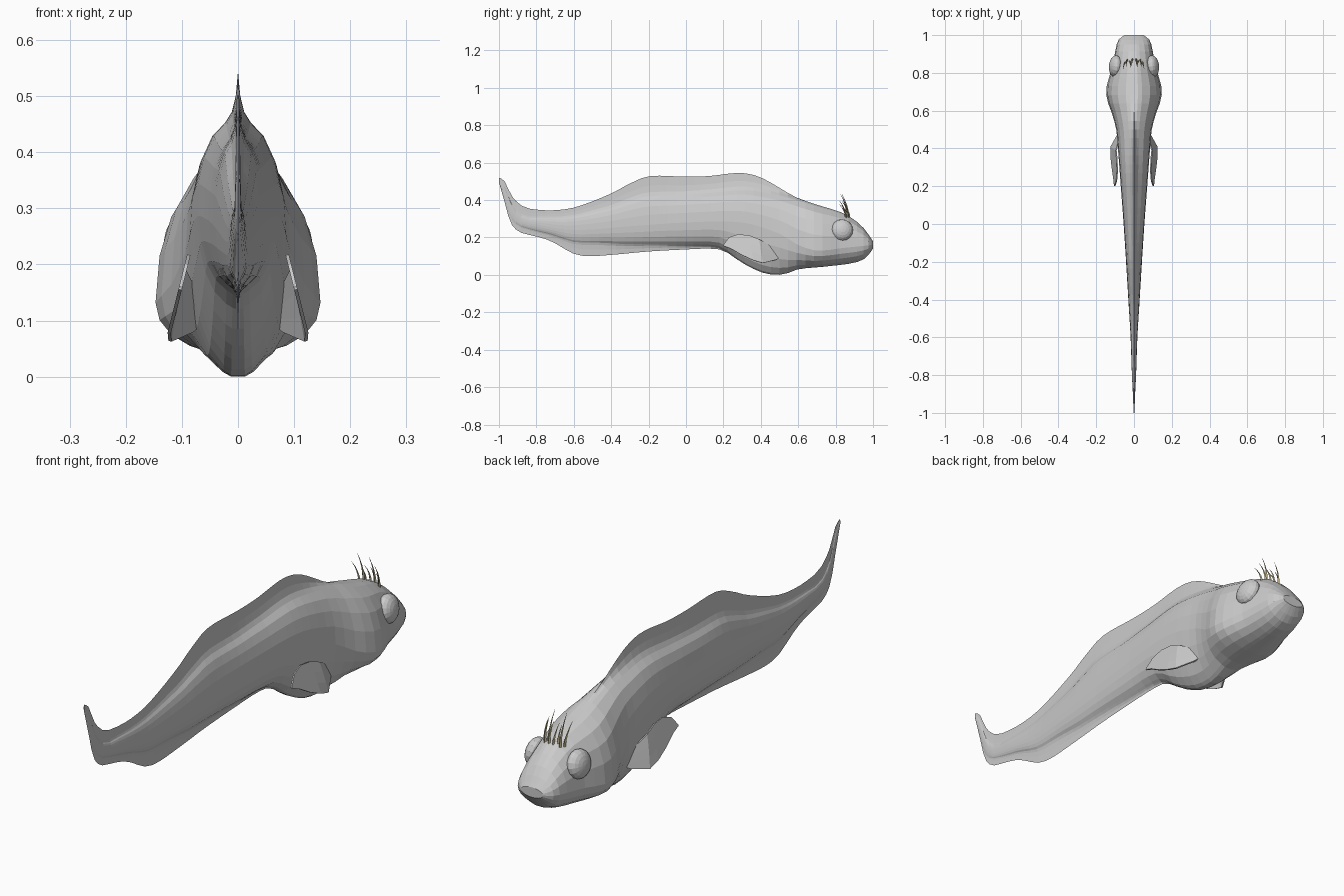
import bpy, bmesh, math
from mathutils import Vector

if "Cube" in bpy.data.objects:
    bpy.data.objects.remove(bpy.data.objects["Cube"])


def material(name, rgb):
    m = bpy.data.materials.new(name)
    m.diffuse_color = (*rgb, 1)
    m.use_nodes = True
    m.node_tree.nodes["Principled BSDF"].inputs["Base Color"].default_value = m.diffuse_color
    return m


GREY = material("skin grey", (0.6, 0.6, 0.6))
TAN = material("tentacle tan", (0.42, 0.37, 0.22))


def make(name, bm, mat):
    bmesh.ops.recalc_face_normals(bm, faces=bm.faces)
    me = bpy.data.meshes.new(name)
    bm.to_mesh(me)
    bm.free()
    me.materials.append(mat)
    ob = bpy.data.objects.new(name, me)
    bpy.context.collection.objects.link(ob)
    return ob


def curve(keys, y):
    """Smooth interpolation through (y, value) keys."""
    n = len(keys)
    i = max(k for k in range(n - 1) if keys[k][0] <= y or k == 0)

    def slope(k):
        a, b = keys[max(k - 1, 0)], keys[min(k + 1, n - 1)]
        return (b[1] - a[1]) / (b[0] - a[0])
    (y0, v0), (y1, v1) = keys[i], keys[i + 1]
    h = y1 - y0
    t = min(max((y - y0) / h, 0), 1)
    return ((2*t**3 - 3*t**2 + 1) * v0 + (t**3 - 2*t**2 + t) * h * slope(i)
            + (3*t**2 - 2*t**3) * v1 + (t**3 - t**2) * h * slope(i + 1))


# Side outline, fin heights and widths along the length
TOP = [(-1, .52), (-.97, .5), (-.93, .42), (-.87, .365), (-.78, .347), (-.68, .347), (-.58, .365),
       (-.4, .435), (-.3, .488), (-.2, .527), (0, .525), (.12, .528), (.28, .545), (.37, .532),
       (.45, .495), (.55, .435), (.6, .41), (.7, .375), (.8, .345), (.87, .315), (.95, .25), (1, .18)]
BOTTOM = [(-1, .495), (-.97, .39), (-.94, .285), (-.9, .235), (-.85, .217), (-.78, .2), (-.72, .18),
          (-.66, .145), (-.6, .113), (-.53, .1), (-.4, .107), (-.2, .125), (0, .136), (.12, .14),
          (.2, .13), (.3, .065), (.4, .015), (.48, 0), (.54, .008), (.6, .03), (.75, .045),
          (.9, .065), (.96, .09), (1, .14)]
BACK_FIN = [(-1, .008), (-.92, .05), (-.75, .04), (-.55, .05), (-.2, .1), (.1, .085), (.3, .085),
            (.4, .07), (.55, .015), (.65, 0), (1, 0)]
BELLY_FIN = [(-1, .005), (-.92, .03), (-.75, .03), (-.53, .07), (-.3, .045), (0, .022), (.15, .015),
             (.3, 0), (1, 0)]
WIDTH = [(-1, .002), (-.9, .006), (-.8, .011), (-.6, .018), (-.4, .03), (-.2, .042), (0, .055),
         (.2, .07), (.4, .085), (.5, .094), (.58, .115), (.65, .14), (.7, .148), (.75, .14),
         (.82, .118), (.9, .102), (.95, .092), (.98, .078), (1, .05)]
WIDEST = [(-1, .508), (-.96, .42), (-.9, .3), (-.8, .27), (-.6, .24), (-.3, .26), (0, .28),
          (.3, .28), (.5, .22), (.6, .16), (.7, .13), (.85, .145), (1, .16)]


def half_section(y):
    top, bot = curve(TOP, y), curve(BOTTOM, y)
    hi = top - max(curve(BACK_FIN, y), 0)
    lo = bot + max(curve(BELLY_FIN, y), 0)
    w, mid = curve(WIDTH, y), curve(WIDEST, y)
    pts = [(0, top), (.05 * w, hi + .5 * (top - hi)), (.14 * w, hi + .15 * (top - hi))]
    for k in range(9):
        a = math.radians(16 + k * 148 / 8)
        s, c = math.sin(a), math.cos(a)
        pts.append((w * s ** .95, mid + (hi - mid if c > 0 else mid - lo) * math.copysign(abs(c) ** .95, c)))
    pts += [(.14 * w, lo - .15 * (lo - bot)), (.05 * w, lo - .5 * (lo - bot)), (0, bot)]
    return pts


# Body with the back, belly and tail fins drawn out of the same skin
stations = [-1, -.985, -.97, -.95, -.93, -.91] + [-.88 + i * .046 for i in range(40)] + [.95, .975, .99, 1]
bm = bmesh.new()
rings = []
for y in stations:
    half = half_section(y)
    loop = half + [(-x, z) for x, z in half[-2:0:-1]]
    rings.append([bm.verts.new((x, y, z)) for x, z in loop])
for a, b in zip(rings, rings[1:]):
    for i in range(len(a)):
        j = (i + 1) % len(a)
        bm.faces.new((a[i], a[j], b[j], b[i]))
bm.faces.new(rings[0])
bm.faces.new(rings[-1])
make("body", bm, GREY)

# Side fins: thin tilted leaves, folded in at the root
LEAF_UP = [(.52, .115), (.46, .15), (.39, .19), (.34, .21), (.28, .217), (.23, .2), (.2, .16)]
LEAF_LOW = [(.52, .105), (.48, .08), (.41, .063), (.36, .078), (.3, .105), (.24, .14), (.2, .155)]
for side, label in ((1, "right"), (-1, "left")):
    bm = bmesh.new()
    rows = []
    for up, low in zip(LEAF_UP, LEAF_LOW):
        row = []
        for t in (0, .33, .67, 1):
            y, z = (u + (v - u) * t for u, v in zip(up, low))
            x = .127 - .25 * (z - .06) - .5 * max(0, y - .4)
            row.append(bm.verts.new((side * x, y, z)))
        rows.append(row)
    for a, b in zip(rows, rows[1:]):
        for i in range(3):
            bm.faces.new((a[i], a[i + 1], b[i + 1], b[i]))
    fin = make(label + "_side_fin", bm, GREY)
    mod = fin.modifiers.new("thickness", "SOLIDIFY")
    mod.thickness = .006
    mod.offset = 0

    # Bulging eye
    bm = bmesh.new()
    bmesh.ops.create_uvsphere(bm, u_segments=16, v_segments=10, radius=1)
    eye = make(label + "_eye", bm, GREY)
    eye.scale = (.058, .058, .034)
    eye.rotation_euler = (0, side * math.radians(80), side * math.radians(5))
    eye.location = (side * .098, .835, .24)

# Curved head tentacles
bm = bmesh.new()
for x, y, height, lean in ((-.046, .855, .08, -.012), (-.036, .868, .115, -.006), (-.024, .862, .06, .008),
                           (-.008, .873, .07, -.004), (.01, .873, .07, .004), (.022, .862, .115, -.006),
                           (.032, .868, .08, .006), (.042, .855, .06, .012)):
    rows = []
    for k in range(5):
        t = k / 4
        r = .0055 * (1 - t) + .0006
        c = Vector((x + lean * t, y - .035 * t * t, .305 + (height + .012) * t))
        rows.append([bm.verts.new(c + Vector((r * math.cos(a), r * math.sin(a), 0)))
                     for a in (0, math.pi / 2, math.pi, 1.5 * math.pi)])
    for a, b in zip(rows, rows[1:]):
        for i in range(4):
            bm.faces.new((a[i], a[(i + 1) % 4], b[(i + 1) % 4], b[i]))
    bm.faces.new(rows[0])
    bm.faces.new(rows[-1])
make("head_tentacles", bm, TAN)
